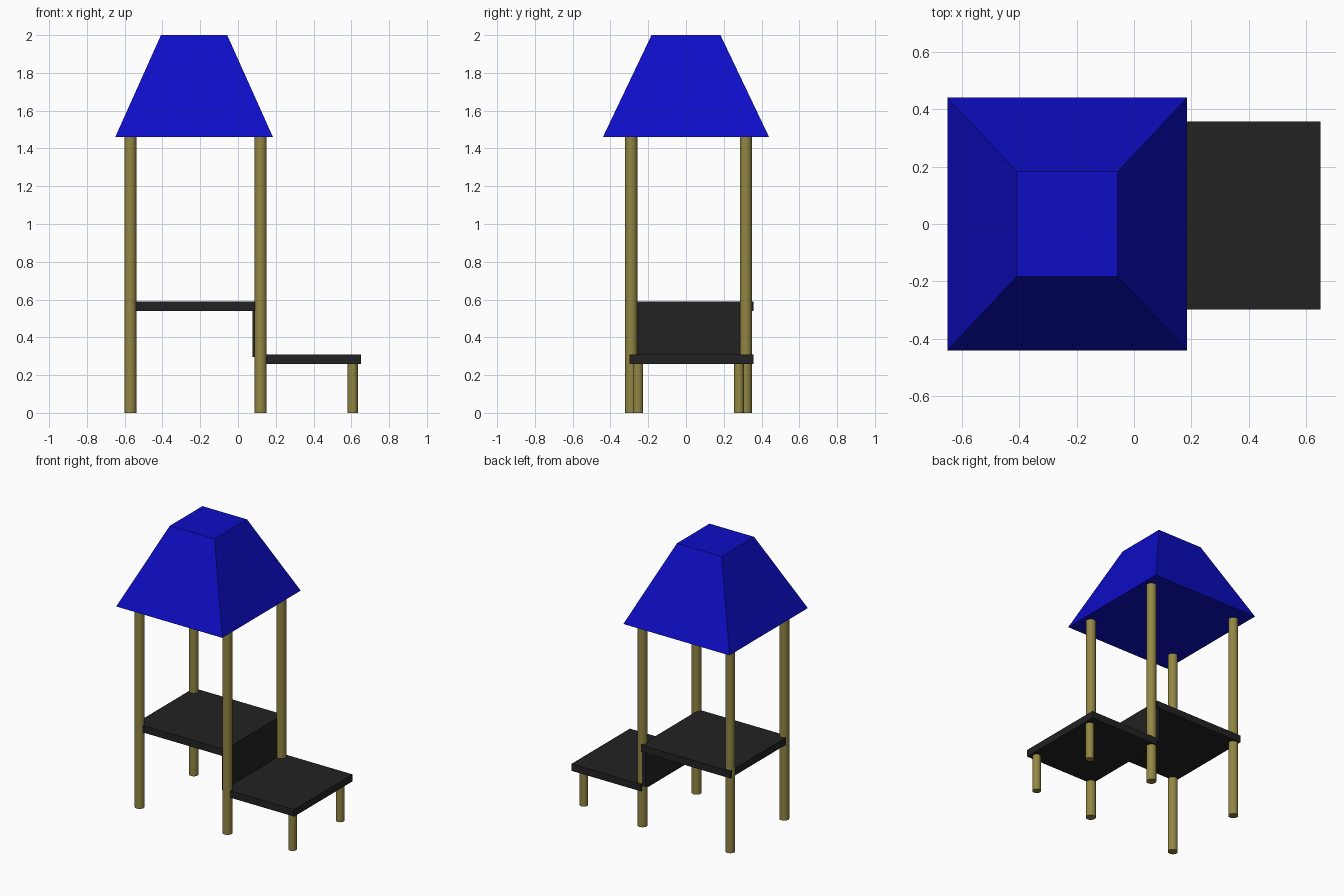
import bpy
import bmesh
import math
from mathutils import Vector

cube = bpy.data.objects.get("Cube")
if cube:
    bpy.data.objects.remove(cube, do_unlink=True)


def material(name, r, g, b):
    mat = bpy.data.materials.new(name)
    mat.use_nodes = True
    mat.diffuse_color = (r, g, b, 1)
    mat.node_tree.nodes["Principled BSDF"].inputs["Base Color"].default_value = (r, g, b, 1)
    return mat


blue = material("roof blue", 0.004, 0.004, 0.57)
tan = material("wood tan", 0.29, 0.24, 0.057)
charcoal = material("charcoal", 0.016, 0.016, 0.016)


def box(name, low, high, mat, top_scale=(1, 1)):
    """Box between two corners; top_scale tapers its upper face."""
    low, high = Vector(low), Vector(high)
    size, centre = high - low, (low + high) / 2
    bm = bmesh.new()
    bmesh.ops.create_cube(bm, size=1)
    for v in bm.verts:
        if v.co.z > 0:
            v.co.x *= top_scale[0]
            v.co.y *= top_scale[1]
        v.co = Vector(a * b for a, b in zip(v.co, size))
    mesh = bpy.data.meshes.new(name)
    bm.to_mesh(mesh)
    bm.free()
    mesh.materials.append(mat)
    obj = bpy.data.objects.new(name, mesh)
    obj.location = centre
    bpy.context.collection.objects.link(obj)


def post(name, x, y, radius, height):
    """Round upright standing on the ground."""
    bpy.ops.mesh.primitive_cylinder_add(vertices=32, radius=radius, depth=height,
                                        location=(x, y, height / 2))
    obj = bpy.context.object
    obj.name = name
    obj.data.materials.append(tan)
    bpy.ops.object.shade_smooth_by_angle(angle=math.radians(40))


# Tapered roof with a flat top
box("roof", (-0.65, -0.44, 1.46), (0.185, 0.44, 2.0), blue, top_scale=(0.42, 0.415))

# Tall posts and short step legs
for side, y_tall, y_short in (("front", -0.29, -0.254), ("back", 0.317, 0.28)):
    post(side + "_right_post", -0.57, y_tall, 0.032, 1.46)
    post(side + "_left_post", 0.12, y_tall, 0.032, 1.46)
    post(side + "_step_leg", 0.607, y_short, 0.027, 0.27)

# Platform, step and the riser joining them
box("platform", (-0.597, -0.298, 0.54), (0.105, 0.357, 0.59), charcoal)
box("step", (0.105, -0.298, 0.26), (0.65, 0.357, 0.31), charcoal)
box("riser", (0.077, -0.29, 0.295), (0.105, 0.345, 0.545), charcoal)
